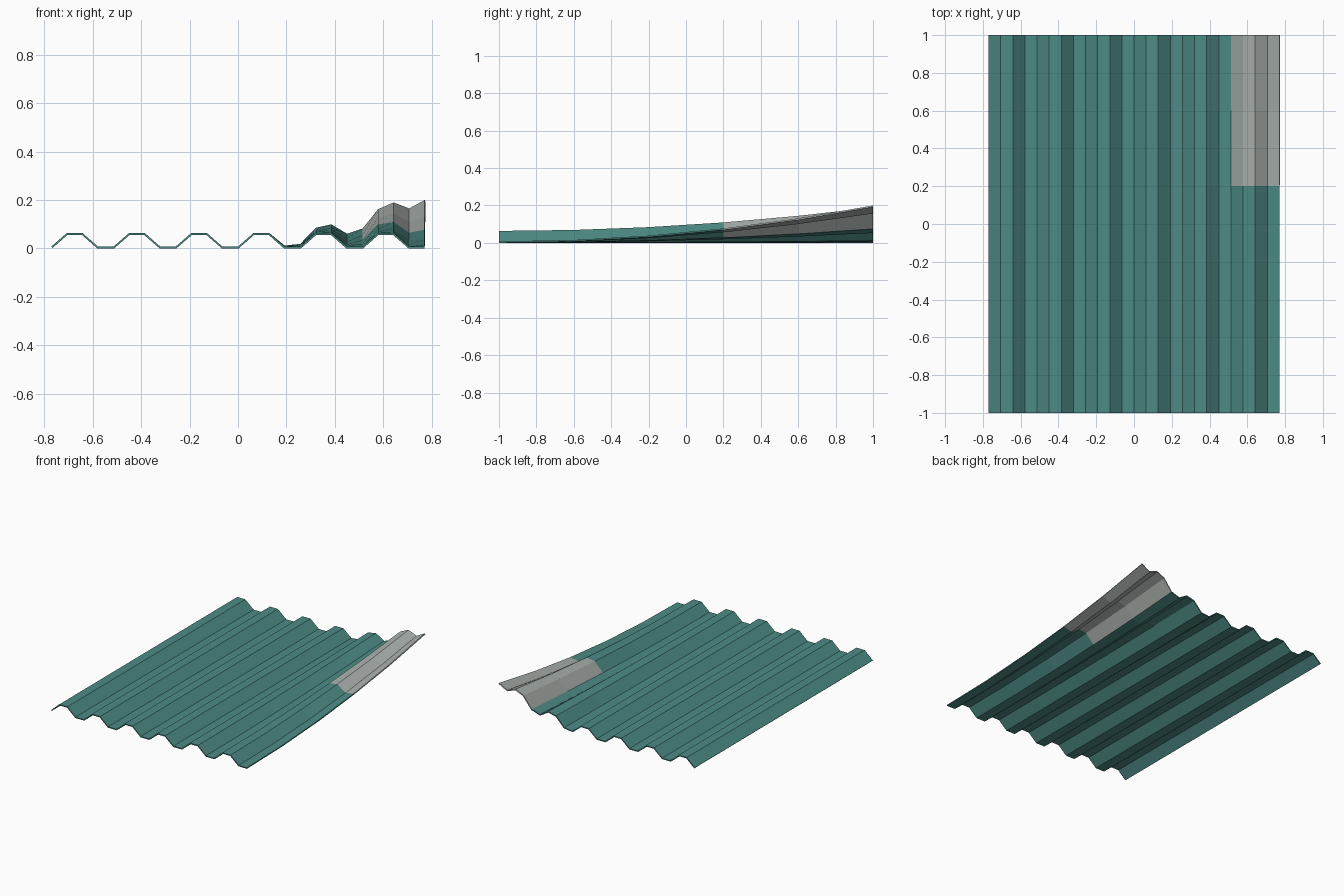
import bpy, bmesh

if "Cube" in bpy.data.objects:
    bpy.data.objects.remove(bpy.data.objects["Cube"])

COLS, ROWS = 24, 5
HALF_W = 0.77
TOP, LOW, THICK = 0.064, 0.008, 0.008


def material(name, rgb):
    m = bpy.data.materials.new(name)
    m.diffuse_color = (*rgb, 1)
    m.use_nodes = True
    m.node_tree.nodes["Principled BSDF"].inputs["Base Color"].default_value = m.diffuse_color
    return m


def height(i, x, y):
    # trapezoid corrugation plus a bent-up back right corner
    base = TOP if i % 4 in (1, 2) else LOW
    u = max(0, (x - 0.095) / (HALF_W - 0.095))
    v = (y + 1) / 2
    return base + 0.192 * u * u * v * v


# corrugated sheet surface
bm = bmesh.new()
grid = []
for j in range(ROWS + 1):
    y = -1 + 2 * j / ROWS
    row = []
    for i in range(COLS + 1):
        x = -HALF_W + 2 * HALF_W * i / COLS
        row.append(bm.verts.new((x, y, height(i, x, y))))
    grid.append(row)

for j in range(ROWS):
    for i in range(COLS):
        f = bm.faces.new((grid[j][i], grid[j][i + 1],
                          grid[j + 1][i + 1], grid[j + 1][i]))
        # bare metal patch on the bent corner
        f.material_index = 1 if i >= 20 and j >= 3 else 0

mesh = bpy.data.meshes.new("corrugated_sheet")
bm.to_mesh(mesh)
bm.free()
mesh.materials.append(material("teal_paint", (0.075, 0.26, 0.235)))
mesh.materials.append(material("bare_metal", (0.40, 0.44, 0.42)))

sheet = bpy.data.objects.new("corrugated_sheet", mesh)
bpy.context.collection.objects.link(sheet)

# sheet thickness
solid = sheet.modifiers.new("thickness", "SOLIDIFY")
solid.thickness = THICK
solid.offset = -1
